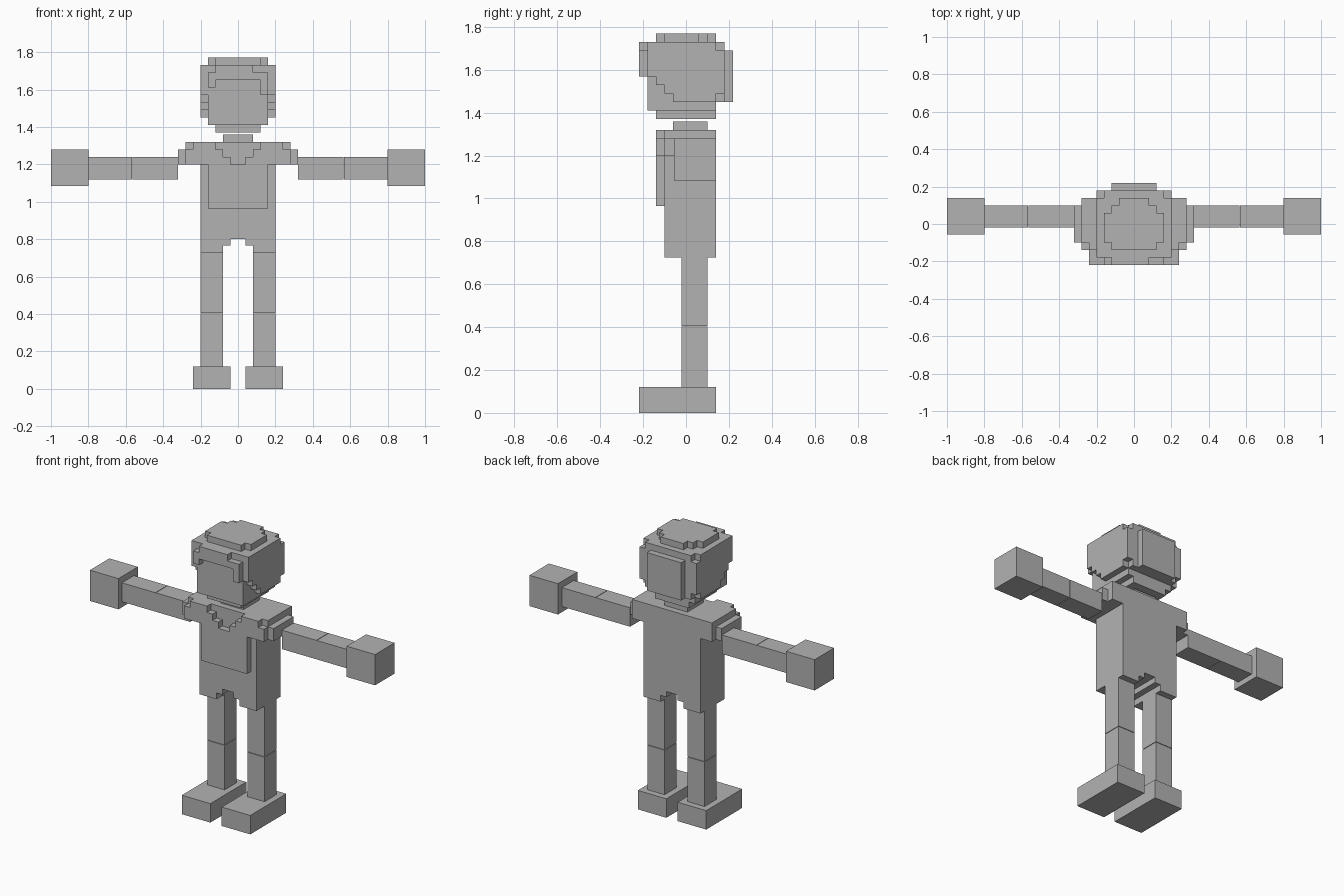
import bpy, bmesh
from mathutils import Vector

grey = bpy.data.materials.new("plain grey")
grey.diffuse_color = (0.45, 0.45, 0.45, 1)


def build(name, *solids):
    """Each solid is (axis, low, high, outline); the outline is extruded along the axis."""
    bm = bmesh.new()
    for axis, lo, hi, pts in solids:
        def place(a, b, t):
            return {'x': (t, a, b), 'y': (a, t, b), 'z': (a, b, t)}[axis]
        face = bm.faces.new([bm.verts.new(place(a, b, lo)) for a, b in pts])
        ext = bmesh.ops.extrude_face_region(bm, geom=[face], use_keep_orig=True)
        verts = [v for v in ext['geom'] if isinstance(v, bmesh.types.BMVert)]
        bmesh.ops.translate(bm, verts=verts, vec=Vector(place(0, 0, hi - lo)))
    bmesh.ops.recalc_face_normals(bm, faces=bm.faces)
    me = bpy.data.meshes.new(name)
    bm.to_mesh(me)
    bm.free()
    me.materials.append(grey)
    ob = bpy.data.objects.new(name, me)
    bpy.context.collection.objects.link(ob)
    return ob


def box(x0, x1, y0, y1, z0, z1):
    return ('z', z0, z1, [(x0, y0), (x1, y0), (x1, y1), (x0, y1)])


def mirrored(half):
    """Complete a right-half outline with its reflection."""
    return half + [(-a, b) for a, b in reversed(half)]


# limbs, both sides
for side, s in (("left", 1), ("right", -1)):
    def limb(name, x0, x1, *rest):
        build(side + "_" + name, box(*sorted((s * x0, s * x1)), *rest))
    limb("foot", 0.04, 0.24, -0.22, 0.14, 0, 0.12)
    limb("lower_leg", 0.08, 0.20, -0.02, 0.10, 0.12, 0.402)
    limb("upper_leg", 0.08, 0.20, -0.02, 0.10, 0.405, 0.725)
    limb("upper_arm", 0.322, 0.563, -0.02, 0.10, 1.12, 1.24)
    limb("forearm", 0.566, 0.80, -0.02, 0.10, 1.12, 1.24)
    limb("hand", 0.80, 1.00, -0.055, 0.14, 1.085, 1.28)

# torso with arched crotch and shoulders
build("torso",
      ('y', -0.10, 0.14, mirrored([(0.04, 0.80), (0.04, 0.765), (0.08, 0.765), (0.08, 0.725),
                                   (0.20, 0.725), (0.20, 1.20), (0.28, 1.20), (0.28, 1.32)])),
      box(0.28, 0.32, -0.10, 0.10, 1.20, 1.28),
      box(-0.32, -0.28, -0.10, 0.10, 1.20, 1.28))

# raised chest panel with stepped V neckline
build("chest_panel",
      ('y', -0.14, -0.10, mirrored([(0.16, 0.965), (0.16, 1.20), (0.28, 1.20), (0.28, 1.28),
                                    (0.24, 1.28), (0.24, 1.32), (0.12, 1.32), (0.12, 1.28),
                                    (0.08, 1.28), (0.08, 1.24), (0.04, 1.24), (0.04, 1.20)])))

# neck, head and jaw
build("neck", box(-0.08, 0.08, -0.06, 0.10, 1.32, 1.36))
build("jaw", box(-0.12, 0.12, -0.14, 0.14, 1.37, 1.41))
build("head", box(-0.16, 0.16, -0.18, 0.14, 1.41, 1.73))

# stepped hair at the sides
side_hair = [(-0.18, 1.57), (-0.14, 1.57), (-0.14, 1.53), (-0.10, 1.53), (-0.10, 1.49),
             (-0.06, 1.49), (-0.06, 1.45), (0.14, 1.45), (0.14, 1.73), (-0.18, 1.73)]
build("side_hair", ('x', 0.16, 0.20, side_hair), ('x', -0.20, -0.16, side_hair))

# fringe
build("fringe",
      ('y', -0.22, -0.18, [(-0.16, 1.61), (-0.12, 1.61), (-0.12, 1.65), (0.12, 1.65),
                           (0.12, 1.57), (0.16, 1.57), (0.16, 1.69), (0.08, 1.69),
                           (0.08, 1.73), (-0.12, 1.73), (-0.12, 1.69), (-0.16, 1.69)]))

# back hair in two layers
build("back_hair",
      ('y', 0.14, 0.18, mirrored([(0.16, 1.45), (0.16, 1.49), (0.20, 1.49), (0.20, 1.69),
                                  (0.16, 1.69), (0.16, 1.73)])),
      box(-0.12, 0.12, 0.18, 0.22, 1.45, 1.69))

# crown
build("crown_hair",
      ('z', 1.73, 1.77, mirrored([(0.12, -0.14), (0.12, -0.10), (0.16, -0.10), (0.16, 0.06),
                                  (0.12, 0.06), (0.12, 0.10), (0.08, 0.10), (0.08, 0.14)])))
